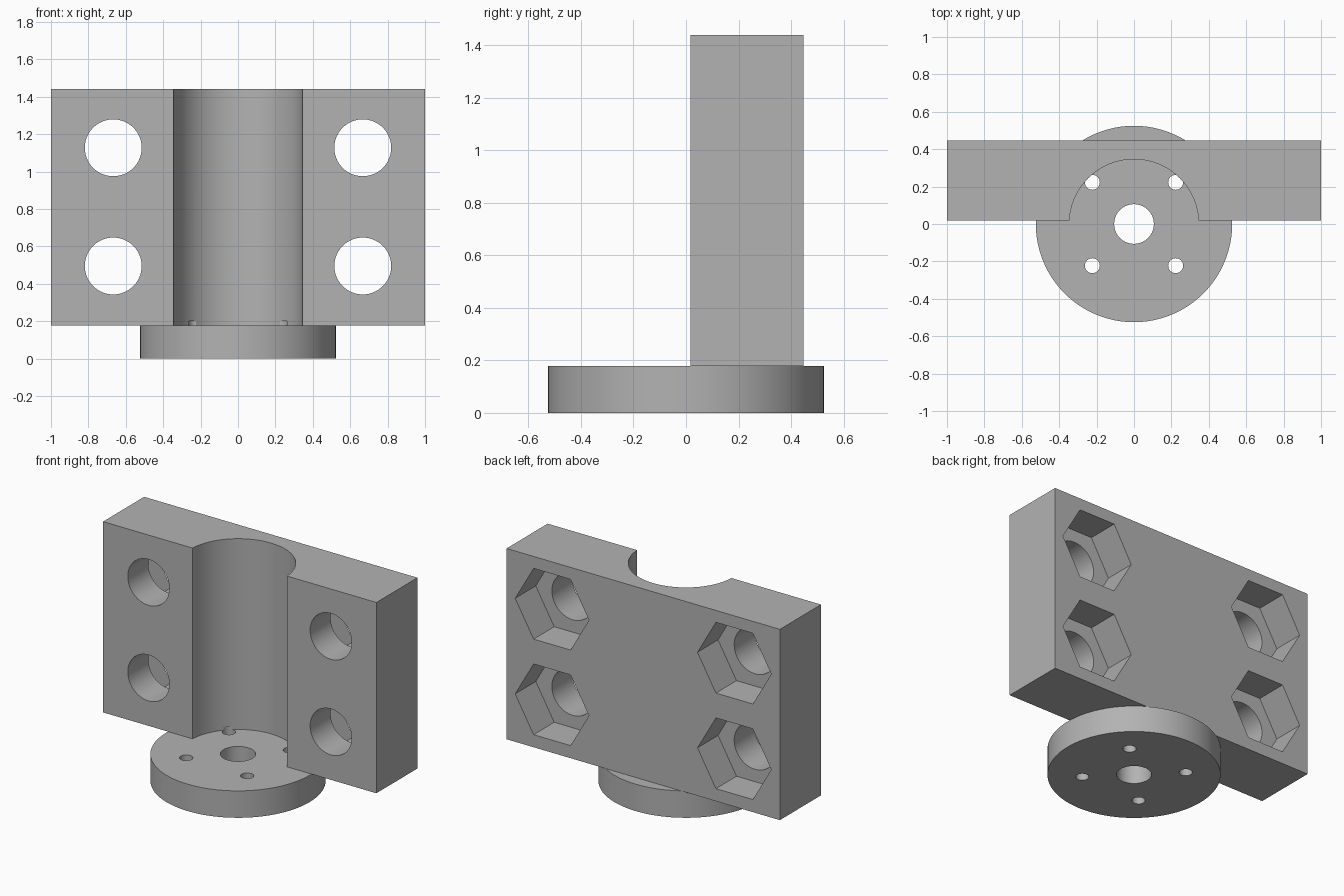
import bpy
import math

cube = bpy.data.objects.get("Cube")
if cube:
    bpy.data.objects.remove(cube, do_unlink=True)

grey = bpy.data.materials.new("plain_grey")
grey.use_nodes = True
colour = (0.45, 0.45, 0.45, 1)
grey.diffuse_color = colour
grey.node_tree.nodes["Principled BSDF"].inputs["Base Color"].default_value = colour


def cylinder(name, radius, start, end, x=0, y=0, sides=96):
    """Upright cylinder from z = start to z = end."""
    bpy.ops.mesh.primitive_cylinder_add(vertices=sides, radius=radius, depth=end - start,
                                        location=(x, y, (start + end) / 2))
    obj = bpy.context.object
    obj.name = name
    return obj


def cross_prism(name, radius, x, z, start, end, sides):
    """Prism lying along y, with a corner pointing sideways."""
    bpy.ops.mesh.primitive_cylinder_add(vertices=sides, radius=radius, depth=end - start,
                                        location=(x, (start + end) / 2, z),
                                        rotation=(math.pi / 2, 0, 0))
    obj = bpy.context.object
    obj.name = name
    if sides == 6:
        obj.rotation_euler = (math.pi / 2, math.pi / 6, 0)
    return obj


def combine(target, other, operation):
    """Apply a boolean and remove the helper."""
    mod = target.modifiers.new(operation.lower(), 'BOOLEAN')
    mod.operation = operation
    mod.solver = 'EXACT'
    mod.object = other
    bpy.context.view_layer.objects.active = target
    bpy.ops.object.modifier_apply(modifier=mod.name)
    bpy.data.objects.remove(other, do_unlink=True)


FRONT, BACK = 0.018, 0.447
BASE, TOP = 0.178, 1.44

# Clamp block
bpy.ops.mesh.primitive_cube_add(size=1, location=(0, (FRONT + BACK) / 2, (BASE + TOP) / 2))
bracket = bpy.context.object
bracket.name = "clamp_bracket"
bracket.scale = (2, BACK - FRONT, TOP - BASE)
bpy.ops.object.transform_apply(location=True, rotation=True, scale=True)

# Half-round channel down the front
combine(bracket, cylinder("channel_cutter", 0.346, 0, 2), 'DIFFERENCE')

# Bolt holes with hexagonal nut pockets in the back
for x in (-0.667, 0.667):
    for z in (0.495, 1.127):
        combine(bracket, cross_prism("bolt_cutter", 0.152, x, z, -0.2, 0.7, 64), 'DIFFERENCE')
        combine(bracket, cross_prism("nut_cutter", 0.27, x, z, 0.232, 0.7, 6), 'DIFFERENCE')

# Round flange under the block
combine(bracket, cylinder("flange", 0.525, 0, BASE), 'UNION')

# Centre bore and four screw holes through the flange
combine(bracket, cylinder("bore_cutter", 0.106, -0.1, 0.3, sides=64), 'DIFFERENCE')
for x in (-0.223, 0.223):
    for y in (-0.223, 0.223):
        combine(bracket, cylinder("screw_cutter", 0.04, -0.1, 0.2, x, y, 32), 'DIFFERENCE')

# Finish
bracket.data.materials.clear()
bracket.data.materials.append(grey)
for face in bracket.data.polygons:
    face.material_index = 0
bpy.ops.object.select_all(action='DESELECT')
bracket.select_set(True)
bpy.context.view_layer.objects.active = bracket
bpy.ops.object.shade_smooth_by_angle(angle=math.radians(30))
